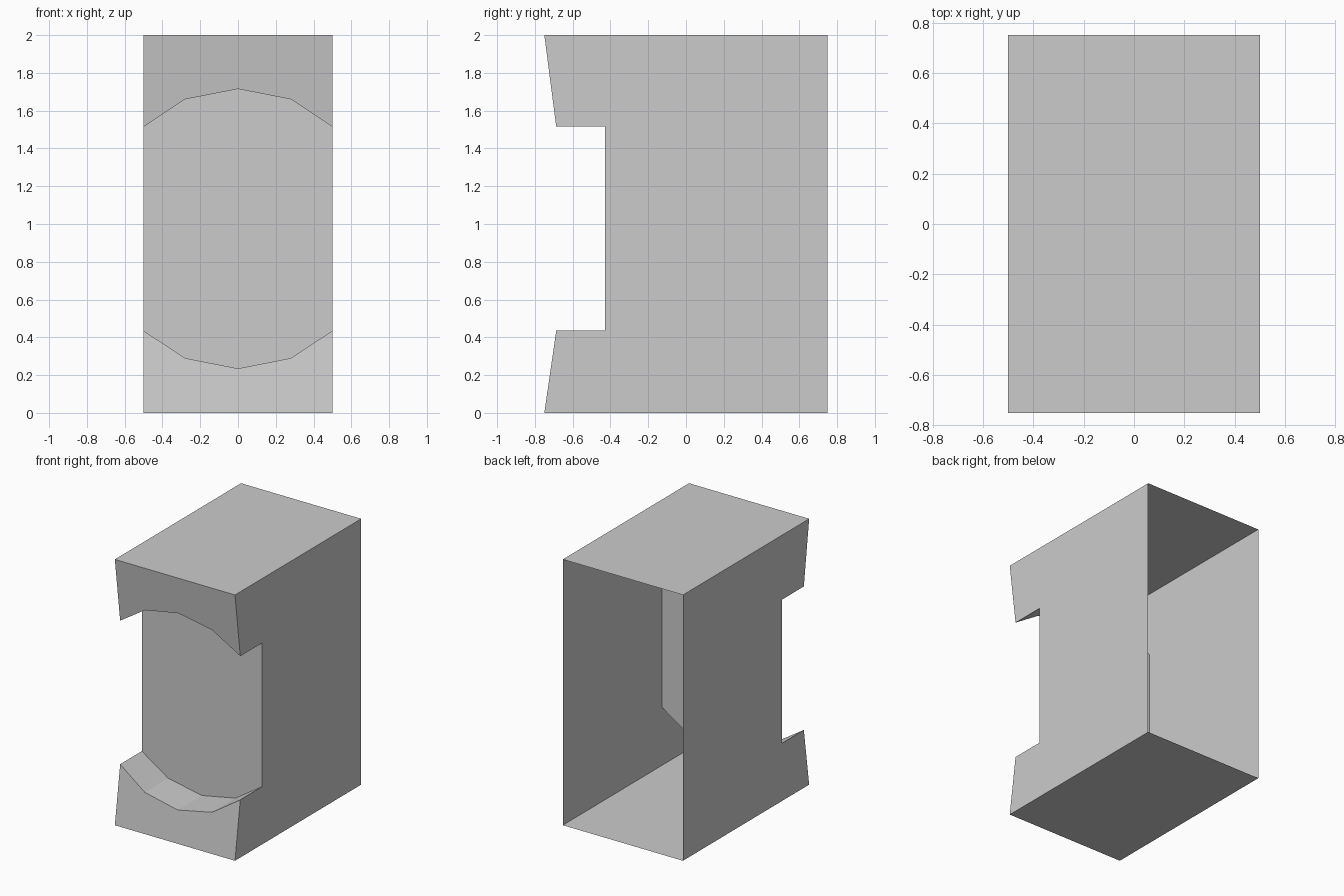
import bpy
import bmesh
from mathutils import Vector

cube = bpy.data.objects.get("Cube")
if cube:
    bpy.data.objects.remove(cube, do_unlink=True)

W, D, H = 0.5, 0.75, 2.0      # half width, half depth, height
RECESS_Y = -0.43              # depth of the recessed front panel
LIP_Y = -0.687                # front of the lips at the side notches

grey = bpy.data.materials.new("light_grey")
grey.use_nodes = True
colour = (0.6, 0.6, 0.6, 1)
grey.diffuse_color = colour
grey.node_tree.nodes["Principled BSDF"].inputs["Base Color"].default_value = colour


def sheet(name, polygons, outward):
    """Thin sheet made of flat polygons whose normals face outward."""
    bm = bmesh.new()
    for points in polygons:
        face = bm.faces.new([bm.verts.new(p) for p in points])
        face.normal_update()
        if face.normal.dot(Vector(outward)) < 0:
            face.normal_flip()
    bmesh.ops.remove_doubles(bm, verts=bm.verts, dist=0.0001)
    mesh = bpy.data.meshes.new(name)
    bm.to_mesh(mesh)
    bm.free()
    mesh.materials.append(grey)
    obj = bpy.data.objects.new(name, mesh)
    bpy.context.collection.objects.link(obj)


# Faceted arcs bounding the front recess
upper_arc = [(-W, 1.515), (-0.28, 1.66), (0, 1.715), (0.28, 1.66), (W, 1.515)]
lower_arc = [(-W, 0.435), (-0.28, 0.29), (0, 0.235), (0.28, 0.29), (W, 0.435)]

# Top and bottom boards; the back stays open
for name, z, up in (("top_board", H, 1), ("bottom_board", 0, -1)):
    sheet(name, [[(-W, -D, z), (W, -D, z), (W, D, z), (-W, D, z)]], (0, 0, up))

# Side boards with a notch at the front
z_low, z_high = lower_arc[0][1], upper_arc[0][1]
outline = [(-D, 0), (D, 0), (D, H), (-D, H), (LIP_Y, z_high),
           (RECESS_Y, z_high), (RECESS_Y, z_low), (LIP_Y, z_low)]
for name, side in (("left_side", 1), ("right_side", -1)):
    sheet(name, [[(side * W, y, z) for y, z in outline]], (side, 0, 0))

# Slanted front lips and the arched ledges running back to the panel
for name, arc, edge_z, inward in (("upper", upper_arc, H, -1),
                                  ("lower", lower_arc, 0, 1)):
    slope = (LIP_Y + D) / abs(arc[0][1] - edge_z)
    rim = [(x, -D + slope * abs(z - edge_z), z) for x, z in arc]
    sheet(name + "_lip", [[(-W, -D, edge_z)] + rim + [(W, -D, edge_z)]], (0, -1, 0))
    back = [(x, RECESS_Y, z) for x, z in arc]
    sheet(name + "_ledge",
          [[rim[i], rim[i + 1], back[i + 1], back[i]] for i in range(len(arc) - 1)],
          (0, 0, inward))

# Recessed front panel
sheet("front_panel", [[(x, RECESS_Y, z) for x, z in upper_arc + lower_arc[::-1]]],
      (0, -1, 0))
